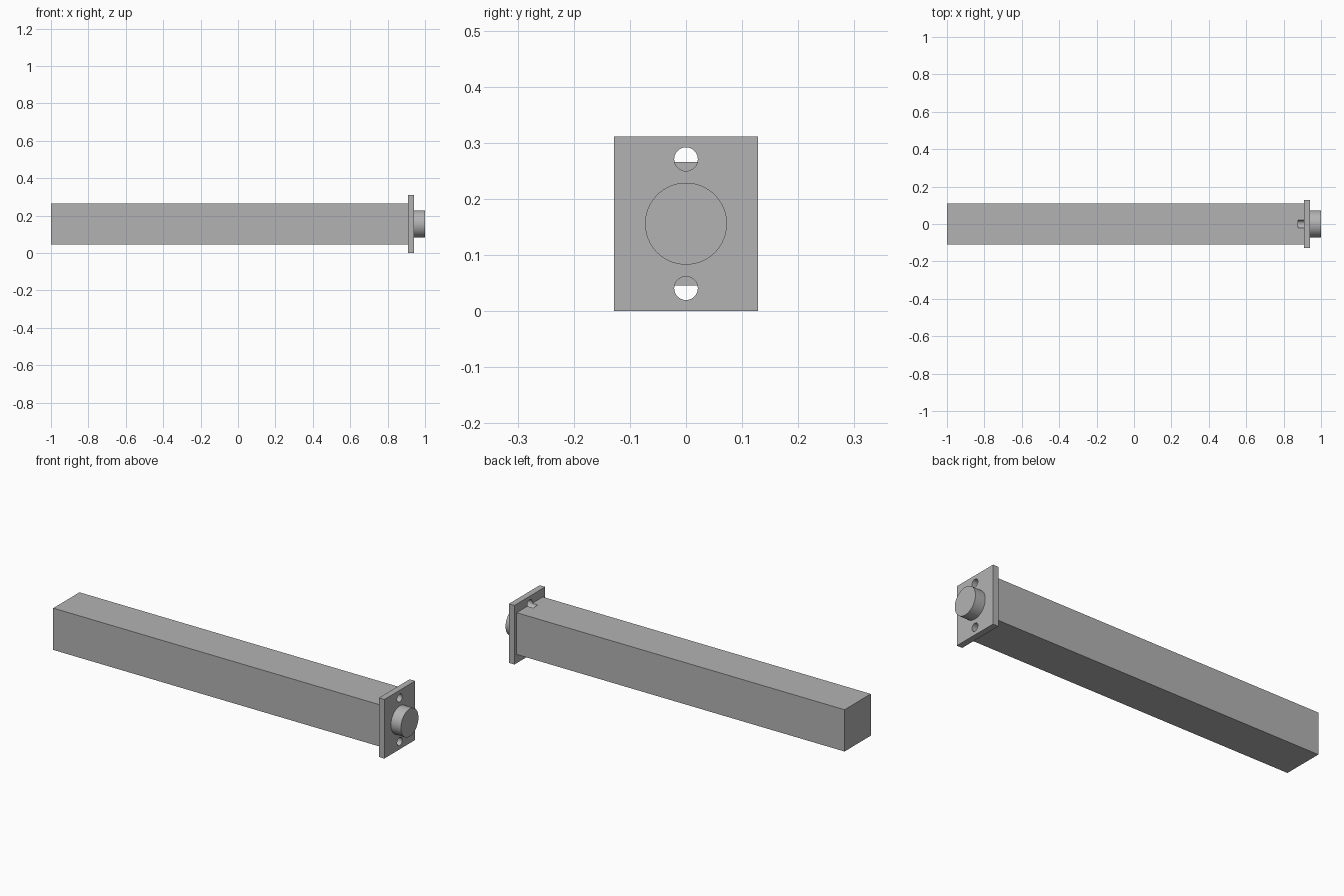
import bpy
import math

if "Cube" in bpy.data.objects:
    bpy.data.objects.remove(bpy.data.objects["Cube"], do_unlink=True)

MID_Z = 0.156
PLATE_BACK, PLATE_FRONT = 0.91, 0.942

steel = bpy.data.materials.new("grey_steel")
steel.use_nodes = True
GREY = (0.45, 0.45, 0.45, 1)
steel.diffuse_color = GREY
steel.node_tree.nodes["Principled BSDF"].inputs["Base Color"].default_value = GREY


def finish(name):
    obj = bpy.context.object
    obj.name = name
    obj.data.materials.append(steel)
    return obj


def block(name, x0, x1, width, height):
    bpy.ops.mesh.primitive_cube_add(size=1, location=((x0 + x1) / 2, 0, MID_Z))
    bpy.context.object.scale = (x1 - x0, width, height)
    bpy.ops.object.transform_apply(location=False, rotation=False, scale=True)
    return finish(name)


def rod(name, x0, x1, radius, z):
    bpy.ops.mesh.primitive_cylinder_add(
        vertices=64, radius=radius, depth=x1 - x0,
        location=((x0 + x1) / 2, 0, z), rotation=(0, math.pi / 2, 0))
    bpy.ops.object.shade_smooth_by_angle()
    return finish(name)


# Long square body, end plate and round plunger
body = block("body", -1, PLATE_BACK, 0.218, 0.22)
plate = block("end_plate", PLATE_BACK, PLATE_FRONT, 0.256, 0.311)
rod("plunger", PLATE_FRONT, 1, 0.073, MID_Z)

# Screw holes through the plate, grooving the body behind it
for side, label in ((1, "upper"), (-1, "lower")):
    drill = rod(label + "_hole_cutter", 0.877, 0.97, 0.021, MID_Z + side * 0.115)
    drill.hide_render = True
    for part in (body, plate):
        cut = part.modifiers.new(label + "_hole", "BOOLEAN")
        cut.operation = "DIFFERENCE"
        cut.solver = "EXACT"
        cut.object = drill
        bpy.context.view_layer.objects.active = part
        bpy.ops.object.modifier_apply(modifier=cut.name)
    bpy.data.objects.remove(drill, do_unlink=True)

# Keep the cut edges crisp
for part in (body, plate):
    bpy.ops.object.select_all(action="DESELECT")
    part.select_set(True)
    bpy.context.view_layer.objects.active = part
    bpy.ops.object.shade_smooth_by_angle()
